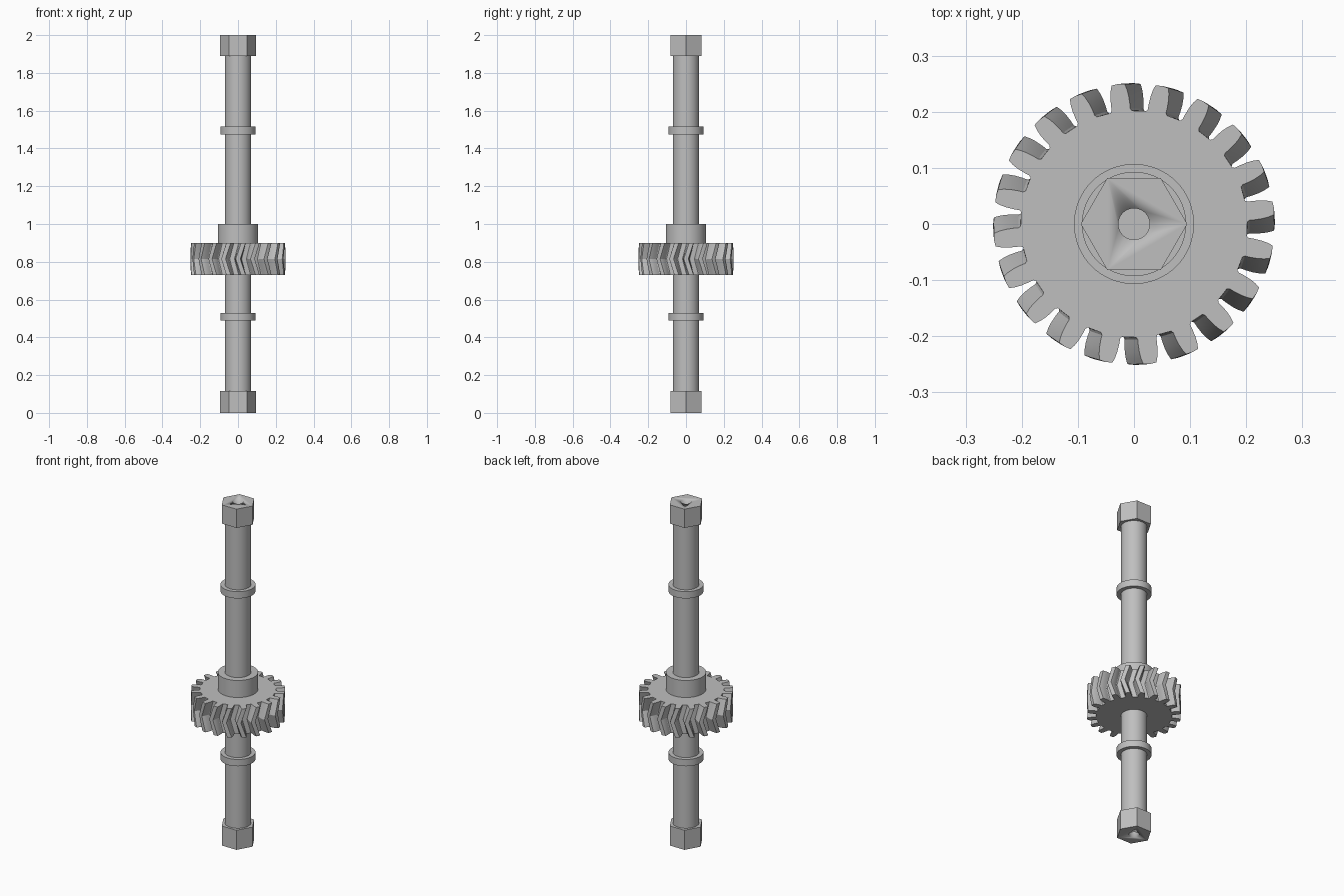
import bpy, bmesh, math

default_cube = bpy.data.objects.get("Cube")
if default_cube:
    bpy.data.objects.remove(default_cube, do_unlink=True)

# Single metal colour
steel = bpy.data.materials.new("grey_steel")
steel.use_nodes = True
GREY = (0.52, 0.52, 0.52, 1)
steel.diffuse_color = GREY
steel.node_tree.nodes["Principled BSDF"].inputs["Base Color"].default_value = GREY


def finish(obj, name):
    obj.name = name
    obj.data.materials.clear()
    obj.data.materials.append(steel)
    bpy.ops.object.select_all(action='DESELECT')
    obj.select_set(True)
    bpy.context.view_layer.objects.active = obj
    bpy.ops.object.shade_smooth_by_angle(angle=math.radians(30))
    return obj


def cylinder(name, radius, bottom, top, sides=64, turn=0.0):
    bpy.ops.mesh.primitive_cylinder_add(
        vertices=sides, radius=radius, depth=top - bottom,
        location=(0, 0, (bottom + top) / 2), rotation=(0, 0, turn))
    return finish(bpy.context.object, name)


# Shaft, collars and gear hub
cylinder("shaft", 0.07, 0.1, 1.9)
cylinder("lower_collar", 0.093, 0.49, 0.53)
cylinder("upper_collar", 0.093, 1.475, 1.515)
cylinder("gear_hub", 0.107, 0.88, 1.0)

# Hexagonal end nuts with a blind centre hole
for name, bottom, top, face in (("lower_nut", 0, 0.115, 0), ("upper_nut", 1.89, 2, 2)):
    nut = cylinder(name, 0.095, bottom, top, sides=6, turn=math.pi / 6)
    cutter = cylinder("hole_cutter", 0.028, face - 0.06, face + 0.06, sides=32)
    cutter.hide_render = True
    cut = nut.modifiers.new("centre_hole", 'BOOLEAN')
    cut.operation = 'DIFFERENCE'
    cut.solver = 'EXACT'
    cut.object = cutter
    bpy.context.view_layer.objects.active = nut
    bpy.ops.object.modifier_apply(modifier=cut.name)
    bpy.data.objects.remove(cutter, do_unlink=True)

# Herringbone gear: one toothed outline, swept up and twisted to and fro
TEETH = 20
BOTTOM, TOP, LAYERS = 0.73, 0.90, 9
TWIST = math.radians(-6.5)
START = math.radians(96.5)
flank = [(5.4, 0.202), (4.6, 0.206), (4.5, 0.215), (4.1, 0.229), (3.5, 0.24), (2.7, 0.25)]
tooth = [(-a, r) for a, r in flank] + [(0, 0.251)] + [(a, r) for a, r in reversed(flank)]

bm = bmesh.new()
rings = []
for layer in range(LAYERS):
    t = layer / (LAYERS - 1)
    spin = START + TWIST * (1 - abs(2 * t - 1))
    z = BOTTOM + (TOP - BOTTOM) * t
    ring = []
    for i in range(TEETH):
        for degrees, r in tooth:
            a = spin + math.tau * i / TEETH + math.radians(degrees)
            ring.append(bm.verts.new((r * math.cos(a), r * math.sin(a), z)))
    rings.append(ring)
count = len(rings[0])
for low, high in zip(rings, rings[1:]):
    for i in range(count):
        j = (i + 1) % count
        bm.faces.new((low[i], low[j], high[j], high[i]))
bm.faces.new(rings[-1])
bm.faces.new(list(reversed(rings[0])))
mesh = bpy.data.meshes.new("herringbone_gear")
bm.to_mesh(mesh)
bm.free()
gear = bpy.data.objects.new("herringbone_gear", mesh)
bpy.context.collection.objects.link(gear)
finish(gear, "herringbone_gear")
